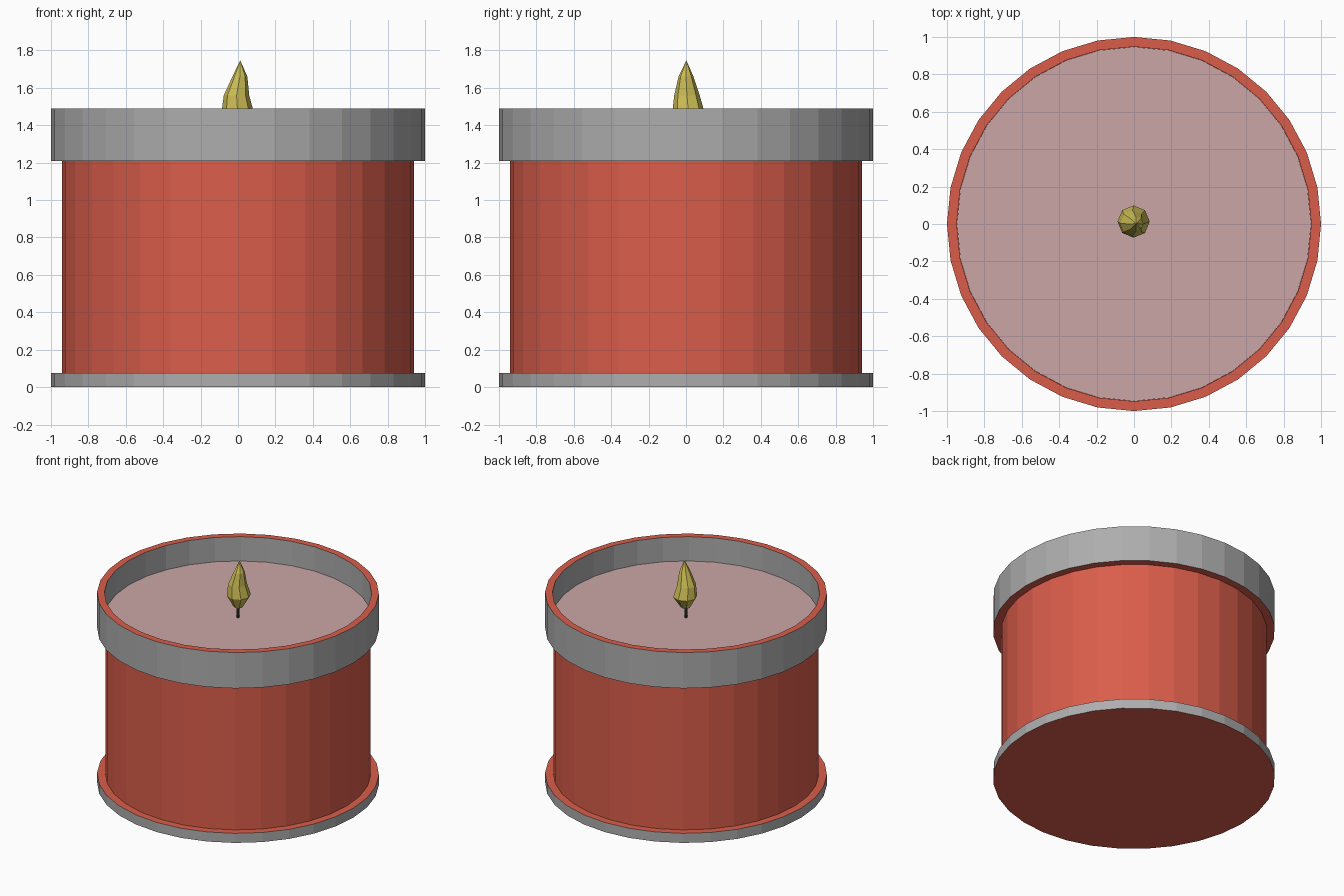
import bpy, bmesh
from math import cos, sin, tau

if "Cube" in bpy.data.objects:
    bpy.data.objects.remove(bpy.data.objects["Cube"])


def material(name, rgb):
    m = bpy.data.materials.new(name)
    m.diffuse_color = (*rgb, 1)
    m.use_nodes = True
    m.node_tree.nodes["Principled BSDF"].inputs["Base Color"].default_value = m.diffuse_color
    return m


red = material("red_wax_jar", (0.70, 0.11, 0.07))
grey = material("grey_metal", (0.42, 0.42, 0.42))
pink = material("pale_wax", (0.60, 0.38, 0.38))
yellow = material("flame_yellow", (0.62, 0.52, 0.09))
dark = material("wick_dark", (0.08, 0.06, 0.06))


def lathe(name, rings, sides, mats, slots=None):
    """Loft rings of (radius, z, x offset, y offset); radius 0 makes a pole."""
    bm = bmesh.new()
    loops = []
    for r, z, ox, oy in rings:
        n = sides if r else 1
        loops.append([bm.verts.new((ox + r * cos(tau * i / sides),
                                    oy + r * sin(tau * i / sides), z)) for i in range(n)])
    for k, (a, b) in enumerate(zip(loops, loops[1:])):
        slot = slots[k] if slots else 0
        if len(a) == 1 or len(b) == 1:
            pole, ring = (a[0], b) if len(a) == 1 else (b[0], a)
            for i in range(sides):
                bm.faces.new((ring[i], ring[(i + 1) % sides], pole)).material_index = slot
        else:
            for i in range(sides):
                j = (i + 1) % sides
                bm.faces.new((a[i], a[j], b[j], b[i])).material_index = slot
    # Flat n-gon caps on open ends
    for end in (loops[0], loops[-1]):
        if len(end) > 1:
            bm.faces.new(end)
    bmesh.ops.recalc_face_normals(bm, faces=bm.faces)
    me = bpy.data.meshes.new(name)
    bm.to_mesh(me)
    bm.free()
    for m in mats:
        me.materials.append(m)
    ob = bpy.data.objects.new(name, me)
    bpy.context.collection.objects.link(ob)
    return ob


# Jar: flanged base, straight body and raised collar (grey on the bands' walls)
profile = [(1, 0), (1, 0.075), (0.942, 0.075), (0.942, 1.21),
           (1, 1.21), (1, 1.49), (0.948, 1.49), (0.948, 1.29)]
lathe("candle_jar", [(r, z, 0, 0) for r, z in profile], 32, [red, grey],
      [1, 0, 0, 0, 1, 0, 1])

# Wax surface recessed inside the collar
lathe("wax_surface", [(0.947, 1.285, 0, 0), (0.947, 1.30, 0, 0)], 32, [pink])

# Wick
lathe("wick", [(0.01, 1.29, 0, 0), (0.01, 1.40, 0, 0)], 8, [dark])

# Flame: faceted teardrop that leans and narrows to a point
lathe("flame", [(0, 1.365, 0, 0), (0.035, 1.385, 0, 0.005), (0.086, 1.47, -0.002, 0.013),
                (0.068, 1.56, -0.008, 0.005), (0.040, 1.66, 0.010, 0.0),
                (0, 1.747, 0.012, 0.002)], 8, [yellow])
